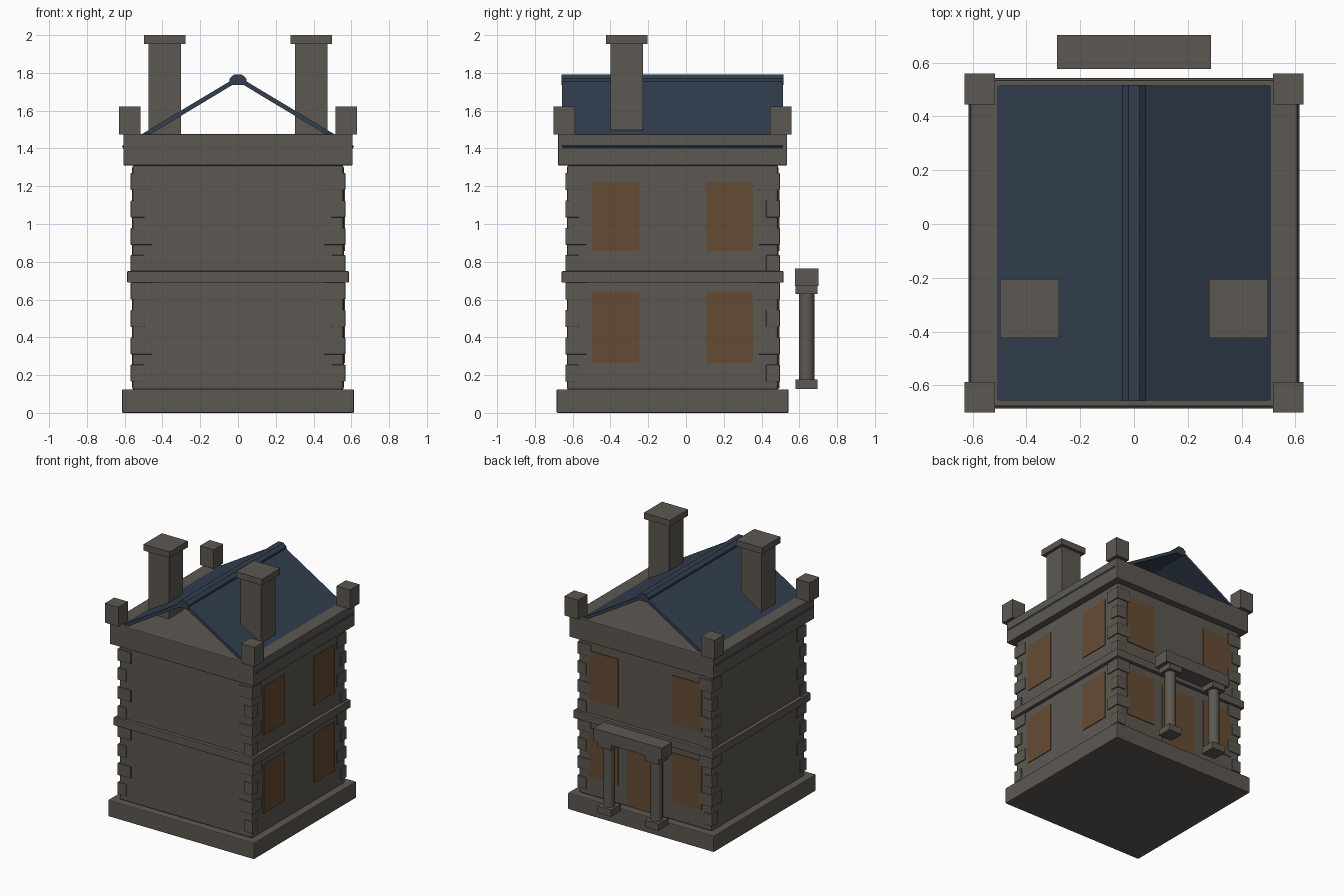
import bpy, bmesh, math

if "Cube" in bpy.data.objects:
    bpy.data.objects.remove(bpy.data.objects["Cube"])

YC = -0.071  # centre of the house in depth


def material(name, rgb):
    m = bpy.data.materials.new(name)
    m.diffuse_color = (*rgb, 1)
    m.use_nodes = True
    m.node_tree.nodes["Principled BSDF"].inputs["Base Color"].default_value = m.diffuse_color
    return m


STONE = material("grey stone", (0.108, 0.099, 0.084))
SLATE = material("blue slate", (0.033, 0.050, 0.080))
AMBER = material("amber glass", (0.130, 0.071, 0.033))


def finish(name, bm, mat, bevel=0):
    bmesh.ops.recalc_face_normals(bm, faces=bm.faces)
    me = bpy.data.meshes.new(name)
    bm.to_mesh(me)
    bm.free()
    me.materials.append(mat)
    ob = bpy.data.objects.new(name, me)
    bpy.context.collection.objects.link(ob)
    if bevel:
        b = ob.modifiers.new("bevel", "BEVEL")
        b.width, b.segments = bevel, 2
    return ob


def box(name, x, y, z, mat=STONE, bevel=0):
    """Box from (min, max) ranges."""
    bm = bmesh.new()
    bmesh.ops.create_cube(bm, size=1)
    for v in bm.verts:
        v.co = [r[0] if c < 0 else r[1] for c, r in zip(v.co, (x, y, z))]
    return finish(name, bm, mat, bevel)


def around(c, h):
    return (c - h, c + h)


def block(name, half, z, bevel=0):
    return box(name, around(0, half), around(YC, half), z, STONE, bevel)


def extrude_y(name, profile, y, mat):
    """Extrude an x-z profile along y."""
    bm = bmesh.new()
    f = bm.faces.new([bm.verts.new((px, y[0], pz)) for px, pz in profile])
    new = bmesh.ops.extrude_face_region(bm, geom=[f])["geom"]
    bmesh.ops.translate(bm, vec=(0, y[1] - y[0], 0),
                        verts=[v for v in new if isinstance(v, bmesh.types.BMVert)])
    return finish(name, bm, mat)


# Main masses
block("plinth", 0.614, (0, 0.125), 0.006)
block("walls", 0.56, (0.12, 1.312), 0.014)
block("floor_band", 0.587, (0.69, 0.75), 0.004)
block("cornice", 0.607, (1.31, 1.476), 0.006)

# Corner quoins, alternating wide and narrow, and cornice corner blocks
for sx in (-1, 1):
    for sy in (-1, 1):
        def corner(outer, size):
            xs = sorted((sx * outer, sx * (outer - size)))
            ys = sorted((YC + sy * outer, YC + sy * (outer - size)))
            return xs, ys
        for i in range(8):
            xs, ys = corner(0.568, 0.073 if i % 2 == 0 else 0.113)
            box("quoin", xs, ys, around(0.21 + 0.145 * i, 0.045), STONE, 0.003)
        xs, ys = corner(0.63, 0.114)
        box("corner_block", xs, ys, (1.475, 1.622))

# Open gable roof: two slabs and a ridge cap
for s in (-1, 1):
    extrude_y("roof_slope",
              [(0, 1.782), (s * 0.615, 1.412), (s * 0.602, 1.392), (0, 1.754)],
              around(YC, 0.585), SLATE)
extrude_y("ridge_cap",
          [(-0.045, 1.735), (0.045, 1.735), (0.045, 1.77), (0.02, 1.792),
           (-0.02, 1.792), (-0.045, 1.77)],
          around(YC, 0.587), SLATE)

# Chimneys
for s in (-1, 1):
    box("chimney", around(s * 0.388, 0.086), around(-0.314, 0.086), (1.475, 1.96))
    box("chimney_cap", around(s * 0.388, 0.11), around(-0.314, 0.11), (1.953, 2.0))

# Windows on the right and back walls, and the door
WALL = around(0.561, 0.0045)
BACK = around(YC + 0.561, 0.0045)
for zr in ((0.265, 0.637), (0.857, 1.225)):
    for s in (-1, 1):
        box("side_window", WALL, around(YC + s * 0.301, 0.125), zr, AMBER)
        box("back_window", around(s * 0.35, 0.125), BACK, zr, AMBER)
box("door", around(0, 0.15), BACK, (0.13, 0.62), AMBER)

# Porch
PY = 0.639
box("porch_lintel", around(0, 0.287), around(PY, 0.063), (0.673, 0.764))
for s in (-1, 1):
    px = s * 0.2
    box("column_base", around(px, 0.058), around(PY, 0.058), (0.127, 0.178))
    box("column_capital", around(px, 0.058), around(PY, 0.058), (0.63, 0.675))
    bm = bmesh.new()
    bmesh.ops.create_cone(bm, cap_ends=True, segments=16, radius1=0.041,
                          radius2=0.041, depth=0.47)
    bmesh.ops.translate(bm, vec=(px, PY, 0.405), verts=bm.verts)
    col = finish("column", bm, STONE)
    for p in col.data.polygons:
        p.use_smooth = len(p.vertices) == 4
